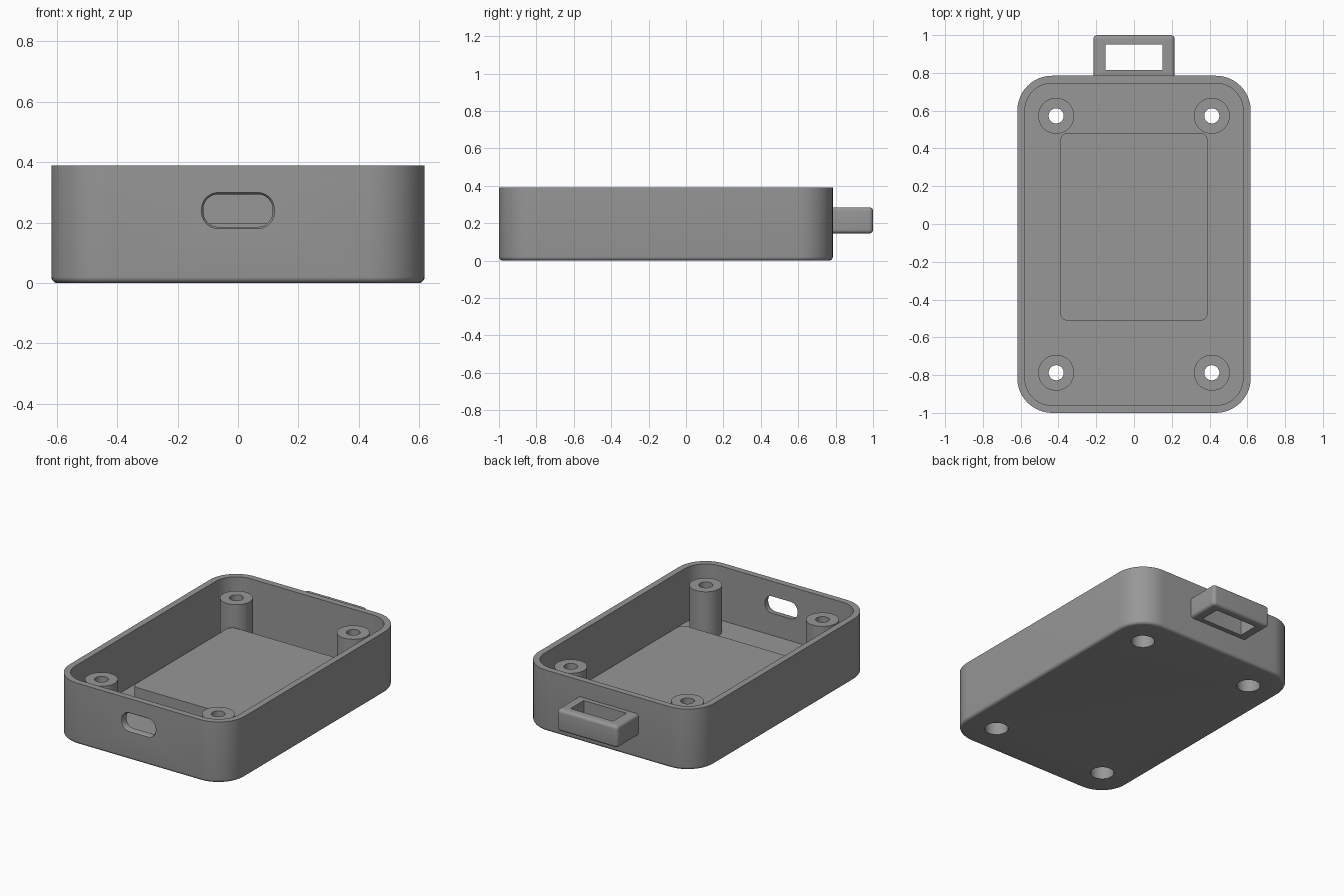
import bpy, bmesh, math

if "Cube" in bpy.data.objects:
    bpy.data.objects.remove(bpy.data.objects["Cube"])

grey = bpy.data.materials.new("plain_grey")
grey.diffuse_color = (0.31, 0.31, 0.31, 1)
grey.use_nodes = True
grey.node_tree.nodes["Principled BSDF"].inputs["Base Color"].default_value = grey.diffuse_color

CY = -0.1075            # middle of the box along y
HX, HY, R = 0.618, 0.8925, 0.185
TOP, FLOOR, WALL = 0.39, 0.045, 0.04


def rrect(hx, hy, r, seg=12):
    """Rounded rectangle outline, centred on the origin."""
    pts = []
    for k, (sx, sy) in enumerate([(1, 1), (-1, 1), (-1, -1), (1, -1)]):
        for i in range(seg + 1):
            a = math.pi / 2 * (k + i / seg)
            pts.append((sx * (hx - r) + r * math.cos(a), sy * (hy - r) + r * math.sin(a)))
    return pts


def circle(r, n=48):
    return [(r * math.cos(2 * math.pi * i / n), r * math.sin(2 * math.pi * i / n)) for i in range(n)]


def loft(name, rings, place=lambda u, v, w: (u, v, w), closed=False):
    """Skin a stack of (outline, height) rings, capped or joined end to end."""
    bm = bmesh.new()
    loops = [[bm.verts.new(place(u, v, w)) for u, v in pts] for pts, w in rings]
    pairs = list(zip(loops, loops[1:]))
    if closed:
        pairs.append((loops[-1], loops[0]))
    else:
        bm.faces.new(loops[0][::-1])
        bm.faces.new(loops[-1])
    for a, b in pairs:
        for i in range(len(a)):
            j = (i + 1) % len(a)
            bm.faces.new((a[i], a[j], b[j], b[i]))
    bmesh.ops.recalc_face_normals(bm, faces=bm.faces)
    me = bpy.data.meshes.new(name)
    bm.to_mesh(me)
    bm.free()
    me.materials.append(grey)
    ob = bpy.data.objects.new(name, me)
    bpy.context.collection.objects.link(ob)
    return ob


def activate(ob):
    bpy.ops.object.select_all(action='DESELECT')
    ob.select_set(True)
    bpy.context.view_layer.objects.active = ob


def cut(ob, cutter):
    activate(ob)
    m = ob.modifiers.new("cut", 'BOOLEAN')
    m.operation, m.solver, m.object = 'DIFFERENCE', 'EXACT', cutter
    bpy.ops.object.modifier_apply(modifier=m.name)
    bpy.data.objects.remove(cutter)


def fillet(hx, hy, r, f, z, up, n=5):
    """Rings of a rounded bottom (up=1) or top (up=-1) edge starting at height z."""
    out = []
    for i in range(n + 1):
        a = math.pi / 2 * i / n
        d = f * (1 - math.sin(a))
        out.append((rrect(hx - d, hy - d, max(r - d, 0.002)), z + up * f * (1 - math.cos(a))))
    return out if up > 0 else out[::-1]


# open tray with rounded bottom edge
inner = rrect(HX - WALL, HY - WALL, R - WALL)
box = loft("open_box", fillet(HX, HY, R, 0.02, 0, 1) +
           [(rrect(HX, HY, R), TOP), (inner, TOP), (inner, FLOOR)],
           lambda u, v, w: (u, v + CY, w))

# cable slot in the front wall, with a softened outer edge
slot = rrect(0.115, 0.054, 0.05)
front = CY - HY
cut(box, loft("slot_cutter", [(rrect(0.127, 0.066, 0.062), front - 0.006),
                              (rrect(0.118, 0.057, 0.053), front + 0.003),
                              (slot, front + 0.010), (slot, front + 0.1)],
              lambda u, v, w: (u, w, v + 0.24)))

# screw posts with a through hole and a wide recess from below
posts = []
for sx in (-1, 1):
    for sy in (-1, 1):
        px, py = sx * 0.412, CY + sy * 0.68
        move = lambda u, v, w: (u + px, v + py, w)
        cut(box, loft("recess_cutter", [(circle(0.07), -0.05), (circle(0.07), 0.06)], move))
        posts.append(loft("screw_post", [
            (circle(0.095), FLOOR), (circle(0.095), 0.34), (circle(0.04), 0.34),
            (circle(0.04), 0.11), (circle(0.07), 0.11), (circle(0.07), FLOOR)], move, True))

# raised block on the floor
block = loft("raised_block", [(rrect(0.39, 0.497, 0.04), FLOOR - 0.01),
                              (rrect(0.39, 0.497, 0.04), 0.197)],
             lambda u, v, w: (u, v - 0.015, w))

# strap loop on the back wall
hole = [(u, v - 0.0) for u, v in rrect(0.15, 0.067, 0.002)]
hole = [(u, v + 0.002) for u, v in hole]
strap = loft("strap_loop", fillet(0.215, 0.12, 0.022, 0.02, 0.145, 1) +
             fillet(0.215, 0.12, 0.022, 0.02, 0.285, -1) + [(hole, 0.285), (hole, 0.145)],
             lambda u, v, w: (u, v + 0.88, w), True)

for ob in [box, block, strap] + posts:
    activate(ob)
    bpy.ops.object.shade_smooth_by_angle(angle=math.radians(30))
